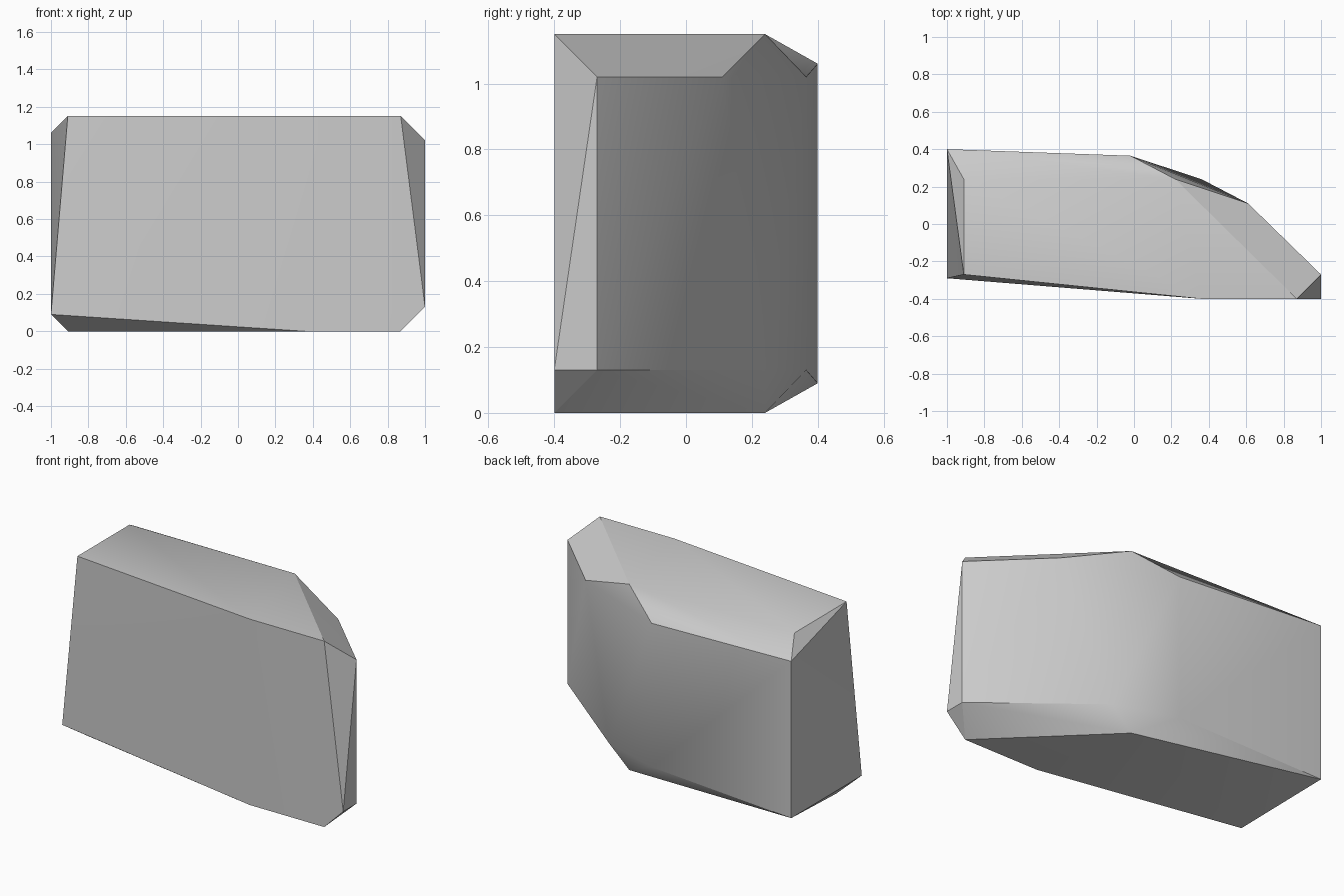
import bpy
import bmesh
import math

cube = bpy.data.objects.get("Cube")
if cube:
    bpy.data.objects.remove(cube)

# One grey material
grey = bpy.data.materials.new("stone_grey")
grey.use_nodes = True
colour = (0.6, 0.6, 0.6, 1)
grey.diffuse_color = colour
grey.node_tree.nodes["Principled BSDF"].inputs["Base Color"].default_value = colour

HEIGHT = 1.15
bm = bmesh.new()


def add_ring(points, z):
    for x, y in points:
        bm.verts.new((x, y, z))


# Corners shared by the top and the underside
for z, inset in ((0, 1), (HEIGHT, -1)):
    add_ring([(0.87, -0.4), (0.36, -0.4), (0.22, 0.24)], z)
    add_ring([(1, -0.27), (-0.02, 0.365)], z + inset * 0.13)
    add_ring([(-1, 0.4)], z + inset * 0.09)

# Corners that differ between the top and the underside
add_ring([(-0.91, -0.27), (-0.91, 0.24)], HEIGHT)
add_ring([(0.61, 0.11)], HEIGHT - 0.13)
add_ring([(-0.91, -0.17)], 0)
add_ring([(-1, -0.29)], 0.09)
add_ring([(1, -0.4), (0.36, 0.24)], 0.13)

# Wrap the corners in a closed faceted block
bmesh.ops.convex_hull(bm, input=bm.verts[:])
bmesh.ops.recalc_face_normals(bm, faces=bm.faces[:])
mesh = bpy.data.meshes.new("chipped_block")
bm.to_mesh(mesh)
bm.free()
mesh.materials.append(grey)

block = bpy.data.objects.new("chipped_block", mesh)
bpy.context.collection.objects.link(block)
bpy.ops.object.select_all(action="DESELECT")
block.select_set(True)
bpy.context.view_layer.objects.active = block
bpy.ops.object.shade_smooth_by_angle(angle=math.radians(30))
